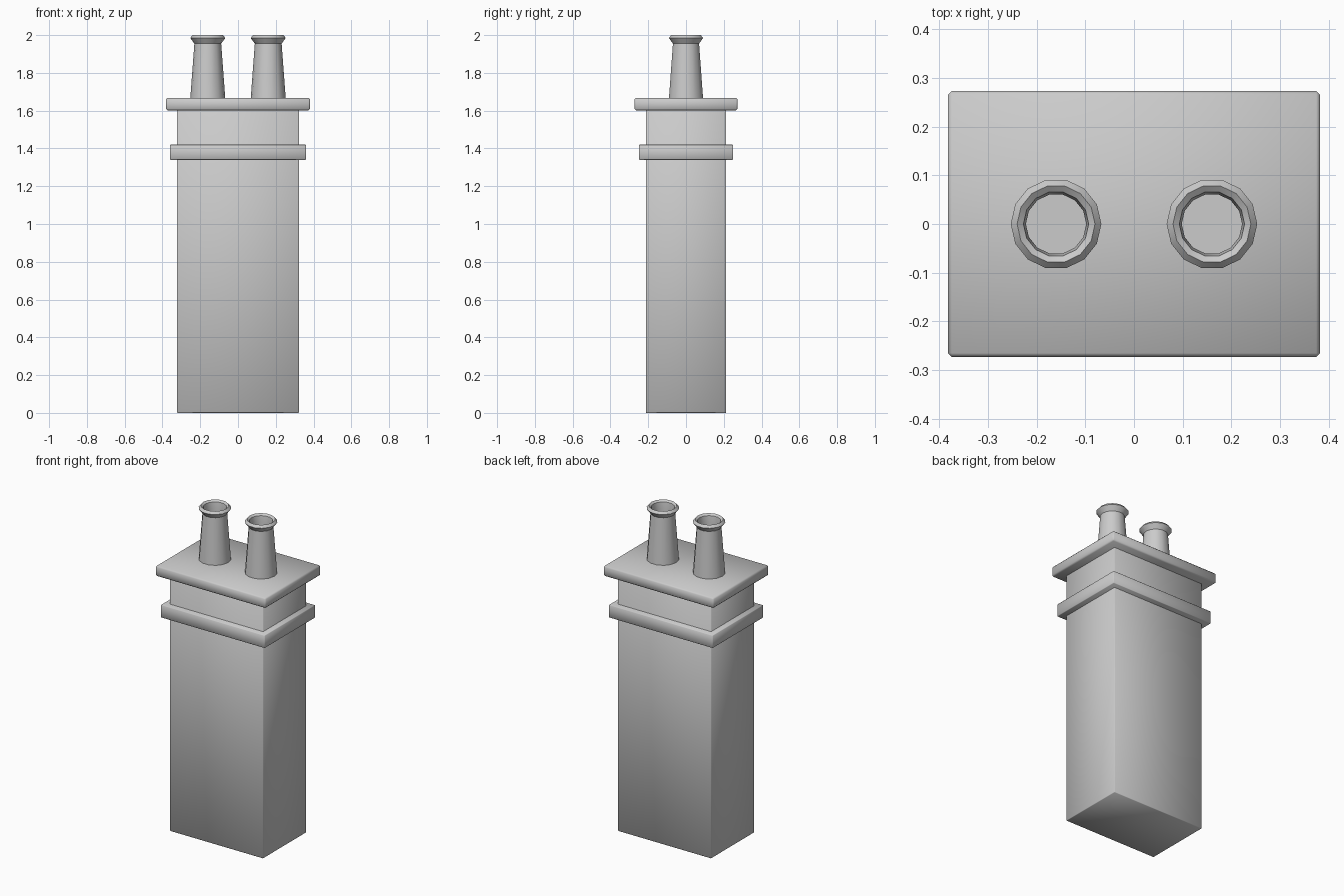
import bpy, bmesh, math

cube = bpy.data.objects.get("Cube")
if cube:
    bpy.data.objects.remove(cube, do_unlink=True)

stone = bpy.data.materials.new("pale grey stone")
stone.use_nodes = True
colour = (0.6, 0.6, 0.6, 1)
stone.diffuse_color = colour
stone.node_tree.nodes["Principled BSDF"].inputs["Base Color"].default_value = colour


def finish(name, bm, angle):
    bmesh.ops.recalc_face_normals(bm, faces=bm.faces)
    mesh = bpy.data.meshes.new(name)
    bm.to_mesh(mesh)
    bm.free()
    mesh.materials.append(stone)
    obj = bpy.data.objects.new(name, mesh)
    bpy.context.collection.objects.link(obj)
    bpy.ops.object.select_all(action="DESELECT")
    obj.select_set(True)
    bpy.context.view_layer.objects.active = obj
    bpy.ops.object.shade_smooth_by_angle(angle=math.radians(angle))
    return obj


def block(name, half_x, half_y, bottom, top, bevel):
    bm = bmesh.new()
    bmesh.ops.create_cube(bm, size=2)
    for v in bm.verts:
        v.co = (v.co.x * half_x, v.co.y * half_y, top if v.co.z > 0 else bottom)
    bmesh.ops.bevel(bm, geom=bm.edges[:], offset=bevel, segments=1, affect="EDGES")
    return finish(name, bm, 50)


def pot(name, x, profile, sides=14):
    bm = bmesh.new()
    rings = []
    for r, z in profile:
        rings.append([bm.verts.new((x + r * math.cos(math.tau * i / sides),
                                    r * math.sin(math.tau * i / sides), z))
                      for i in range(sides)])
    for a, b in zip(rings, rings[1:]):
        for i in range(sides):
            j = (i + 1) % sides
            bm.faces.new((a[i], a[j], b[j], b[i]))
    # Closed underside and floor of the flue
    bm.faces.new(rings[0])
    bm.faces.new(rings[-1])
    return finish(name, bm, 35)


# Masonry stack with its projecting courses
block("chimney_shaft", 0.323, 0.213, 0, 1.62, 0.003)
block("corbel_band", 0.36, 0.25, 1.34, 1.42, 0.003)
block("cap_slab", 0.382, 0.273, 1.602, 1.667, 0.008)

# Hollow tapered pots with flared rims
pot_profile = [(0.093, 1.66), (0.071, 1.955), (0.093, 1.985), (0.08, 2.0),
               (0.067, 1.99), (0.062, 1.95), (0.066, 1.68)]
for side, x in (("left", 0.16), ("right", -0.16)):
    pot("chimney_pot_" + side, x, pot_profile)
